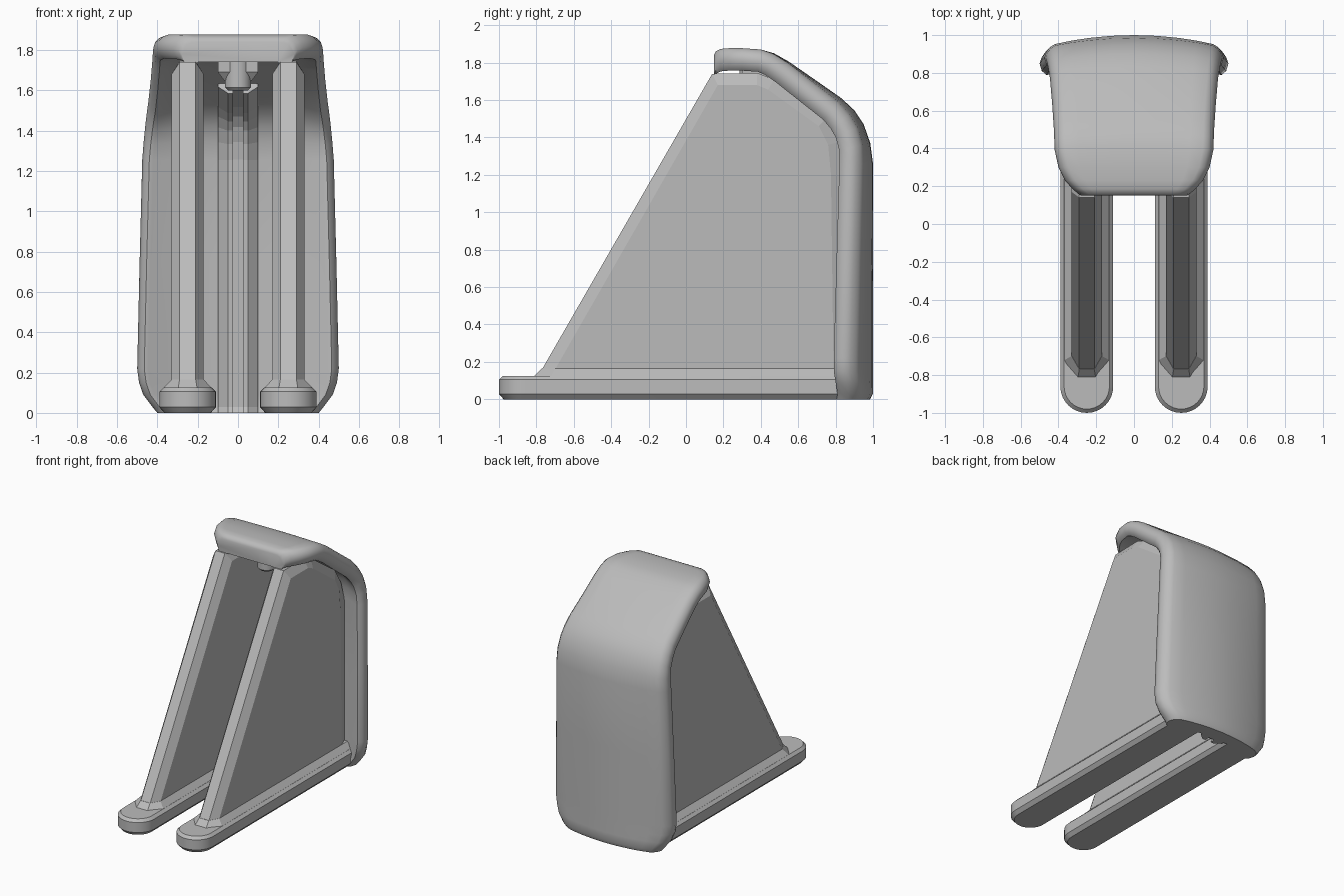
import bpy, bmesh
from math import sin, cos, pi, radians
from mathutils import Vector

cube = bpy.data.objects.get("Cube")
if cube:
    bpy.data.objects.remove(cube, do_unlink=True)

grey = bpy.data.materials.new("plain grey")
grey.use_nodes = True
grey.diffuse_color = (0.5, 0.5, 0.5, 1)
grey.node_tree.nodes["Principled BSDF"].inputs["Base Color"].default_value = (0.5, 0.5, 0.5, 1)


def loft(name, loops, smooth=None):
    """Skin a run of equal closed loops and cap both ends."""
    bm = bmesh.new()
    rings = [[bm.verts.new(p) for p in loop] for loop in loops]
    n = len(rings[0])
    for a, b in zip(rings, rings[1:]):
        for i in range(n):
            j = (i + 1) % n
            bm.faces.new((a[i], a[j], b[j], b[i]))
    bm.faces.new(rings[0])
    bm.faces.new(rings[-1])
    bmesh.ops.recalc_face_normals(bm, faces=bm.faces)
    mesh = bpy.data.meshes.new(name)
    bm.to_mesh(mesh)
    bm.free()
    mesh.materials.append(grey)
    obj = bpy.data.objects.new(name, mesh)
    bpy.context.collection.objects.link(obj)
    if smooth:
        bpy.ops.object.select_all(action='DESELECT')
        obj.select_set(True)
        bpy.context.view_layer.objects.active = obj
        bpy.ops.object.shade_smooth_by_angle(angle=radians(smooth))
    return obj


def mirrored(half):
    """Close a half section that runs from centre to centre."""
    return half + [(-x, d) for x, d in reversed(half[1:-1])]


# Curved shell: y, z, half width, side sag, tilt of the surface
stations = [
    (0.985, 0.0, 0.40, 0.06, 90), (1.0, 0.03, 0.425, 0.07, 90),
    (1.0, 0.09, 0.47, 0.08, 90), (1.0, 0.15, 0.491, 0.09, 90),
    (1.0, 0.22, 0.50, 0.09, 90), (1.0, 0.75, 0.488, 0.075, 90),
    (1.0, 1.26, 0.475, 0.06, 88), (0.985, 1.37, 0.468, 0.05, 77),
    (0.95, 1.47, 0.46, 0.045, 64), (0.90, 1.545, 0.453, 0.04, 52),
    (0.83, 1.61, 0.445, 0.03, 40), (0.68, 1.715, 0.433, 0.02, 36),
    (0.55, 1.805, 0.425, 0.01, 32), (0.47, 1.85, 0.422, 0.005, 22),
    (0.40, 1.87, 0.42, 0, 8), (0.30, 1.877, 0.40, 0, 0),
    (0.23, 1.877, 0.365, 0, 0), (0.185, 1.873, 0.325, 0, 0),
    (0.16, 1.86, 0.295, 0, 0), (0.15, 1.84, 0.28, 0, 0),
]


def shell_section(w, sag):
    half = [(u * w, sag * u * u) for u in (0, 0.25, 0.5, 0.7)]
    half += [(w - 0.055, sag * 0.8), (w - 0.03, sag * 0.9 + 0.01),
             (w - 0.01, sag + 0.03), (w, sag + 0.06), (w - 0.012, sag + 0.1),
             (w - 0.035, sag + 0.12), (w - 0.055, sag + 0.115)]
    half += [(u * w, 0.1 + sag * u * u) for u in (0.7, 0.4, 0)]
    return mirrored(half)


def place(section, y, z, tilt):
    a = radians(tilt)
    return [Vector((x, y - d * sin(a), z - d * cos(a))) for x, d in section]


loft("shell", [place(shell_section(w, s), y, z, t) for y, z, w, s, t in stations], 40)

# Slotted rail running up the inside of the shell
rail = mirrored([(0, 0.08), (0.1, 0.08), (0.1, 0.12), (0.05, 0.16),
                 (0.025, 0.16), (0.025, 0.12), (0, 0.12)])
loft("slotted_rail", [place(rail, y, z, t) for y, z, w, s, t in stations[:12]])

# Peg and its collar under the top
def peg_ring(r, z):
    return [(r * cos(i * pi / 12), 0.35 + r * sin(i * pi / 12), z) for i in range(24)]


loft("peg", [peg_ring(0.05, 1.6), peg_ring(0.065, 1.615), peg_ring(0.065, 1.8)], 35)
loft("peg_collar", [[(sx * r, 0.4 + sy * r, z) for sx, sy in ((-1, -1), (1, -1), (1, 1), (-1, 1))]
                    for r, z in ((0.07, 1.65), (0.1, 1.69), (0.1, 1.79))])

# Side outline of the full wall and its chamfered faces, as y and z
wall_core = [(-0.77, 0.16), (0.14, 1.74), (0.38, 1.745), (0.47, 1.71),
             (0.76, 1.51), (0.84, 1.38), (0.89, 1.2), (0.89, 0.05), (-0.77, 0.05)]
wall_face = [(-0.70, 0.16), (0.17, 1.68), (0.38, 1.68), (0.44, 1.655),
             (0.71, 1.46), (0.76, 1.36), (0.775, 1.2), (0.79, 0.05), (-0.70, 0.05)]


def foot_outline(cx, inset, z):
    r = 0.14 - inset
    arc = [(cx - r * cos(i * pi / 16), -0.86 - r * sin(i * pi / 16), z) for i in range(17)]
    return arc + [(cx + r, 0.88, z), (cx - r, 0.88, z)]


def ramp_outline(cx, wide, narrow, side_y, front_y, z):
    return [(cx - wide, side_y, z), (cx - narrow, front_y, z), (cx + narrow, front_y, z),
            (cx + wide, side_y, z), (cx + wide, 0.86, z), (cx - wide, 0.86, z)]


for side, cx in (("left", 0.25), ("right", -0.25)):
    # Long rounded foot
    loft(side + "_foot", [foot_outline(cx, i, z) for i, z in
                          ((0.025, 0), (0, 0.028), (0, 0.105), (0.02, 0.125))], 25)
    # Sloped base joining foot and wall
    loft(side + "_base", [ramp_outline(cx, 0.138, 0.05, -0.73, -0.83, 0.105),
                          ramp_outline(cx, 0.08, 0.04, -0.70, -0.77, 0.165)])
    # Triangular wall with chamfered edges
    loft(side + "_wall", [[(cx + dx, y, z) for y, z in outline] for dx, outline in
                          ((-0.08, wall_face), (-0.04, wall_core),
                           (0.04, wall_core), (0.08, wall_face))])
